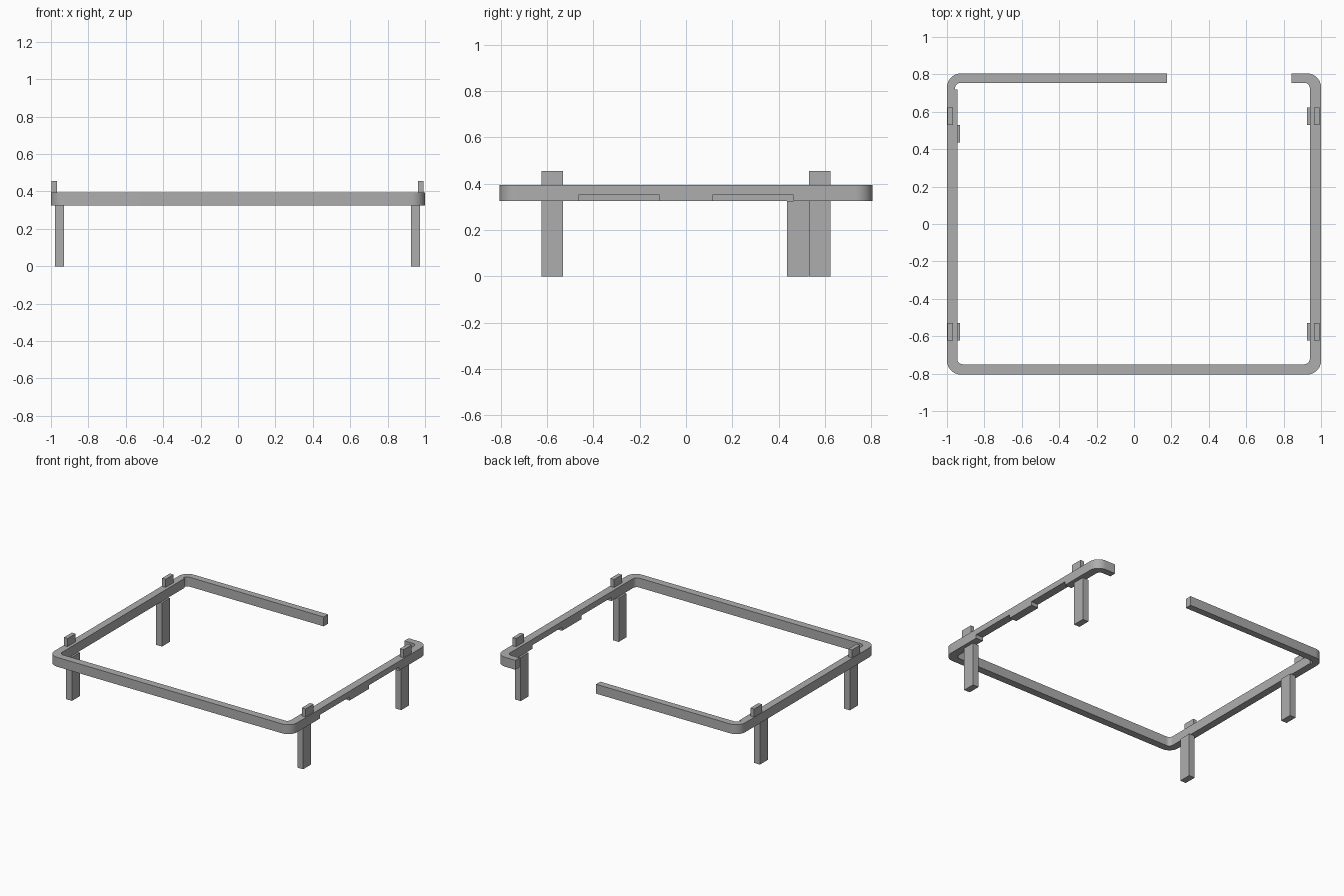
import bpy, bmesh, math

old = bpy.data.objects.get("Cube")
if old:
    bpy.data.objects.remove(old, do_unlink=True)

grey = bpy.data.materials.new("plain grey")
grey.use_nodes = True
colour = (0.42, 0.42, 0.42, 1)
grey.diffuse_color = colour
grey.node_tree.nodes["Principled BSDF"].inputs["Base Color"].default_value = colour


def extrude(name, outline, z0, z1):
    """Upright prism over a flat outline."""
    bm = bmesh.new()
    face = bm.faces.new([bm.verts.new((x, y, z0)) for x, y in outline])
    top = bmesh.ops.extrude_face_region(bm, geom=[face])["geom"]
    verts = [g for g in top if isinstance(g, bmesh.types.BMVert)]
    bmesh.ops.translate(bm, verts=verts, vec=(0, 0, z1 - z0))
    bmesh.ops.recalc_face_normals(bm, faces=bm.faces)
    mesh = bpy.data.meshes.new(name)
    bm.to_mesh(mesh)
    bm.free()
    mesh.materials.append(grey)
    obj = bpy.data.objects.new(name, mesh)
    bpy.context.collection.objects.link(obj)
    return obj


def box(name, x, y, z):
    return extrude(name, [(x[0], y[0]), (x[1], y[0]), (x[1], y[1]), (x[0], y[1])], *z)


def arc(cx, cy, r, start, turn, steps=8):
    """Quarter circle; turn is 90 or -90 degrees."""
    angles = [math.radians(start + turn * i / steps) for i in range(steps + 1)]
    return [(cx + r * math.cos(a), cy + r * math.sin(a)) for a in angles]


BOTTOM, TOP = 0.325, 0.395
R, r = 0.075, 0.03

# Open rounded frame: outer edge one way round, inner edge back
outer = ([(0.177, 0.805)]
         + arc(-1 + R, 0.805 - R, R, 90, 90)
         + arc(-1 + R, -0.805 + R, R, 180, 90)
         + arc(1 - R, -0.805 + R, R, 270, 90)
         + arc(1 - R, 0.805 - R, R, 0, 90)
         + [(0.842, 0.805)])
inner = ([(0.842, 0.755)]
         + arc(0.94 - r, 0.755 - r, r, 90, -90)
         + arc(0.94 - r, -0.75 + r, r, 0, -90)
         + arc(-0.945 + r, -0.75 + r, r, 270, -90)
         + [(-0.945, 0.72), (-0.957, 0.72)]
         + arc(-0.957 + r, 0.755 - r, r, 180, -90)
         + [(0.177, 0.755)])
frame = extrude("frame", outer + inner, BOTTOM, TOP)

# Two shallow recesses under the left rail
for name, y in (("front", (-0.465, -0.115)), ("back", (0.115, 0.465))):
    cutter = box(name + "_recess_cutter", (0.9, 1.05), y, (0.3, 0.352))
    cutter.hide_render = True
    cutter.hide_viewport = True
    cut = frame.modifiers.new(name + " recess", 'BOOLEAN')
    cut.operation = 'DIFFERENCE'
    cut.solver = 'EXACT'
    cut.object = cutter

# Smooth the rounded corners, keep the edges sharp
bpy.ops.object.select_all(action='DESELECT')
frame.select_set(True)
bpy.context.view_layer.objects.active = frame
bpy.ops.object.shade_smooth_by_angle(angle=math.radians(30))

# Legs below and upright tabs above
FRONT, BACK = (-0.623, -0.53), (0.53, 0.623)
LEFT_LEG, RIGHT_LEG = (0.925, 0.973), (-0.979, -0.931)
LEFT_TAB, RIGHT_TAB = (0.963, 0.993), (-0.997, -0.967)
for name, x, y in (("front_left", LEFT_LEG, FRONT), ("back_left", LEFT_LEG, BACK),
                   ("front_right", RIGHT_LEG, FRONT),
                   ("back_right", RIGHT_LEG, (0.435, 0.528))):
    box(name + "_leg", x, y, (0, BOTTOM))
for side, x in (("left", LEFT_TAB), ("right", RIGHT_TAB)):
    for end, y in (("front", FRONT), ("back", BACK)):
        box(end + "_" + side + "_tab", x, y, (TOP, 0.455))
